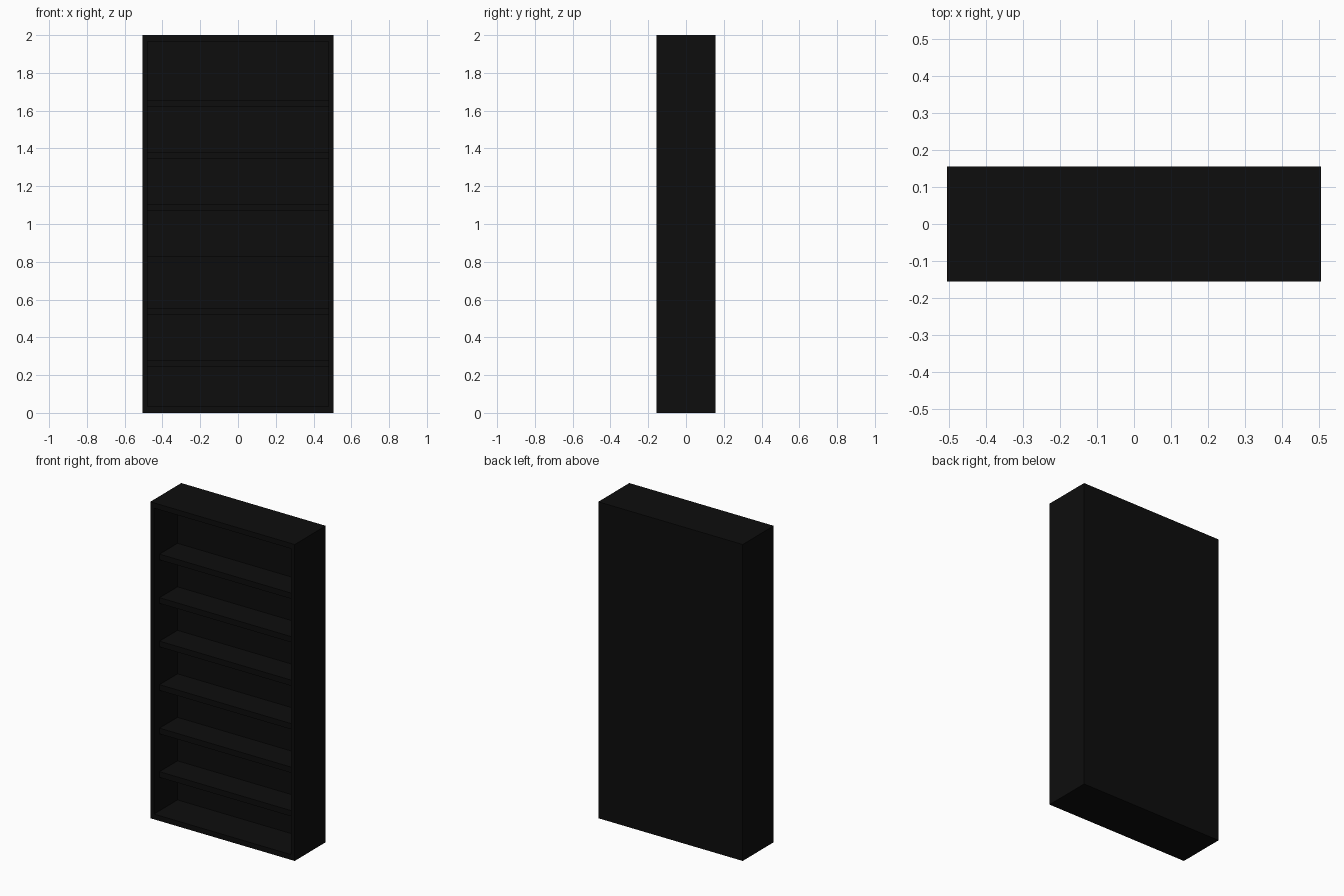
import bpy

if "Cube" in bpy.data.objects:
    bpy.data.objects.remove(bpy.data.objects["Cube"])

W, D, H = 1.01, 0.31, 2.0      # overall size
SIDE, PLATE, BACK = 0.026, 0.033, 0.075
RECESS = 0.055                 # shelf setback from the front
X, Y = W / 2, D / 2

black = bpy.data.materials.new("black_paint")
black.diffuse_color = (0.004, 0.004, 0.004, 1)
black.use_nodes = True
black.node_tree.nodes["Principled BSDF"].inputs["Base Color"].default_value = black.diffuse_color


def box(name, x0, x1, y0, y1, z0, z1):
    bpy.ops.mesh.primitive_cube_add(size=1, location=((x0 + x1) / 2, (y0 + y1) / 2, (z0 + z1) / 2))
    ob = bpy.context.object
    ob.name = name
    ob.scale = (x1 - x0, y1 - y0, z1 - z0)
    bpy.ops.object.transform_apply(location=False, rotation=False, scale=True)
    ob.data.materials.append(black)
    return ob


# Outer case
box("left_side", -X, -X + SIDE, -Y, Y, 0, H)
box("right_side", X - SIDE, X, -Y, Y, 0, H)
box("bottom_panel", -X + SIDE, X - SIDE, -Y, Y, 0, PLATE)
box("top_panel", -X + SIDE, X - SIDE, -Y, Y, H - PLATE, H)
box("back_panel", -X + SIDE, X - SIDE, Y - BACK, Y, PLATE, H - PLATE)

# Six evenly spaced shelves
for i in range(6):
    top = 0.28 + 0.275 * i
    box(f"shelf_{i + 1}", -X + SIDE, X - SIDE, -Y + RECESS, Y - BACK, top - 0.036, top)
